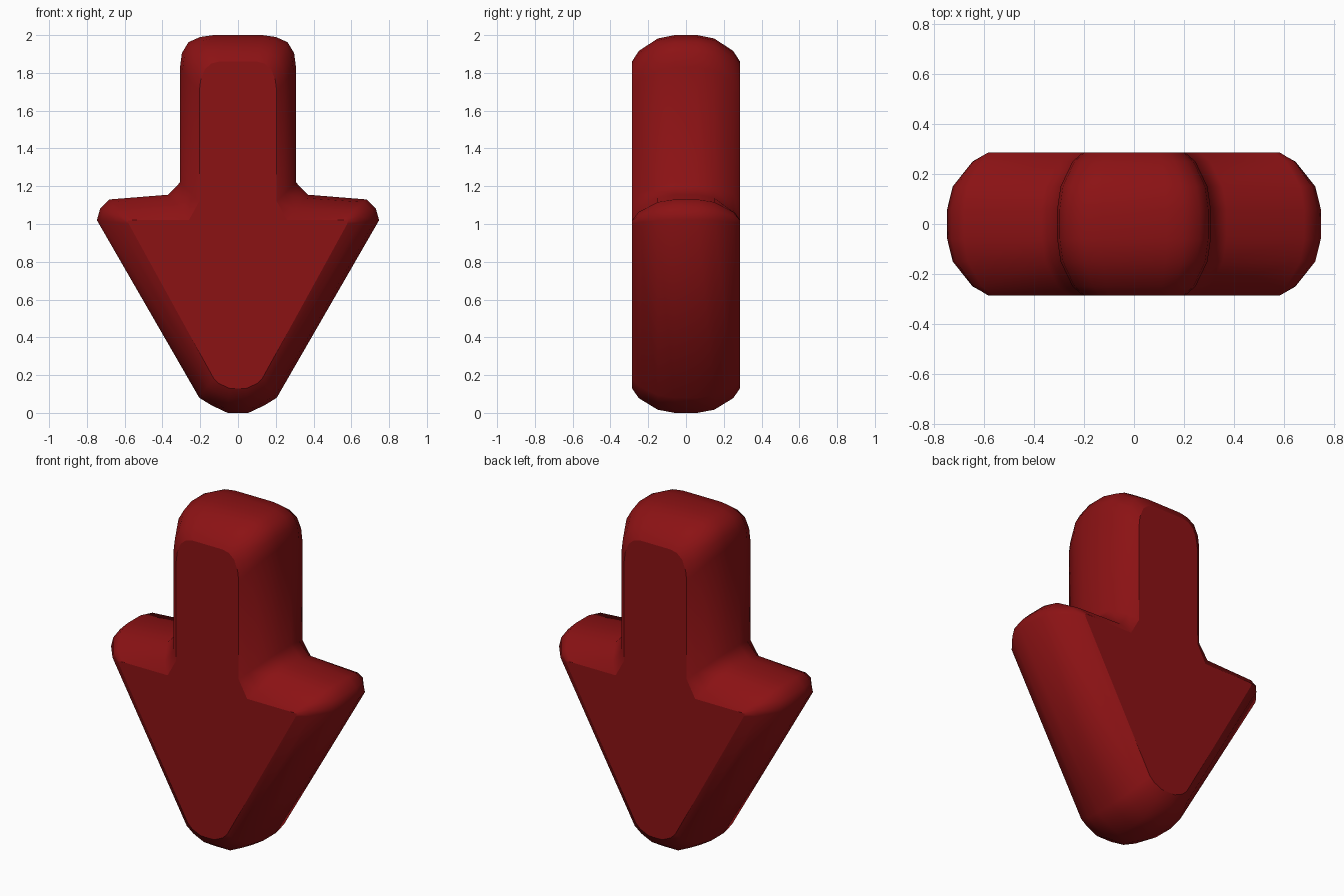
import bpy, bmesh

if "Cube" in bpy.data.objects:
    bpy.data.objects.remove(bpy.data.objects["Cube"])

# Right half of the outline: (outer x, outer z, flat-face x, flat-face z)
HALF = [
    (0.13, 2.00, 0.10, 1.86), (0.20, 1.99, 0.14, 1.85),
    (0.262, 1.963, 0.175, 1.82), (0.297, 1.905, 0.198, 1.76),
    (0.307, 1.83, 0.205, 1.70), (0.307, 1.22, 0.205, 1.12),
    (0.37, 1.155, 0.26, 1.02), (0.68, 1.13, 0.56, 1.02),
    (0.73, 1.08, 0.583, 1.018), (0.747, 1.02, 0.578, 1.0),
    (0.205, 0.08, 0.13, 0.185), (0.14, 0.04, 0.10, 0.155),
    (0.055, 0.0, 0.045, 0.13),
]
# Rounded depth section: (y, blend from outer outline to flat face)
DEPTH = [(0.06, 0.0), (0.15, 0.13), (0.25, 0.6), (0.286, 1.0)]

outline = HALF + [(-a, b, -c, d) for a, b, c, d in reversed(HALF)]
section = [(-y, t) for y, t in reversed(DEPTH)] + DEPTH

# Arrow body lofted from front to back
bm = bmesh.new()
rings = [[bm.verts.new((a + (c - a) * t, y, b + (d - b) * t))
          for a, b, c, d in outline] for y, t in section]
n = len(outline)
for r0, r1 in zip(rings, rings[1:]):
    for i in range(n):
        j = (i + 1) % n
        bm.faces.new((r0[i], r0[j], r1[j], r1[i])).smooth = True

# Flat front and back with crisp borders
for ring in (rings[0], rings[-1]):
    cap = bm.faces.new(ring)
    for e in cap.edges:
        e.smooth = False
bmesh.ops.recalc_face_normals(bm, faces=bm.faces)

mesh = bpy.data.meshes.new("down_arrow")
bm.to_mesh(mesh)
bm.free()
arrow = bpy.data.objects.new("down_arrow", mesh)
bpy.context.collection.objects.link(arrow)

red = bpy.data.materials.new("dark_red")
red.diffuse_color = (0.26, 0.006, 0.007, 1)
red.use_nodes = True
red.node_tree.nodes["Principled BSDF"].inputs["Base Color"].default_value = red.diffuse_color
mesh.materials.append(red)
